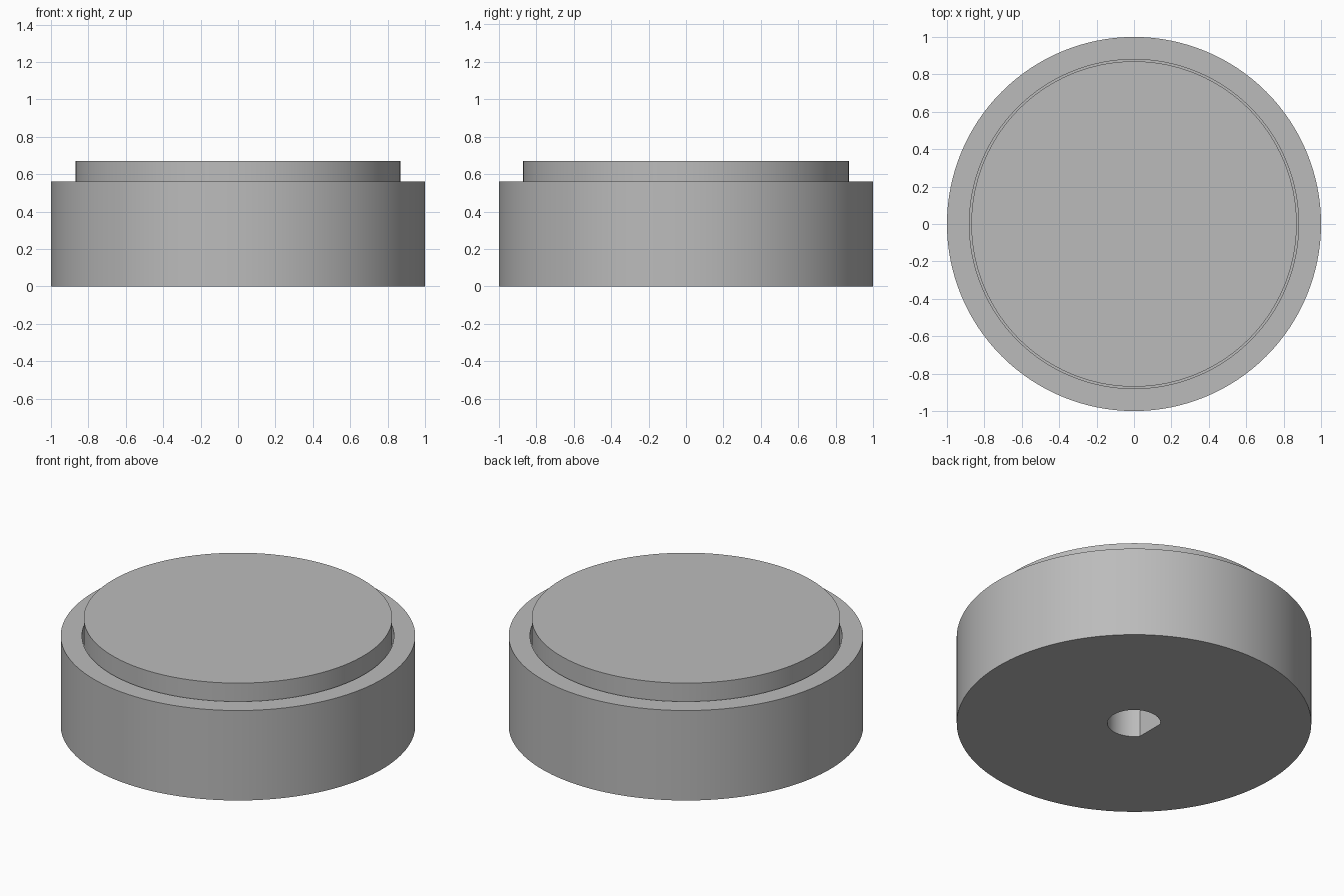
import bpy, bmesh, math

cube = bpy.data.objects.get("Cube")
if cube:
    bpy.data.objects.remove(cube)

SEGMENTS = 128

# Single grey finish
grey = bpy.data.materials.new("plain grey")
grey.use_nodes = True
grey.diffuse_color = (0.5, 0.5, 0.5, 1)
grey.node_tree.nodes["Principled BSDF"].inputs["Base Color"].default_value = (0.5, 0.5, 0.5, 1)


def make_object(name, bm):
    bmesh.ops.recalc_face_normals(bm, faces=bm.faces)
    mesh = bpy.data.meshes.new(name)
    bm.to_mesh(mesh)
    bm.free()
    mesh.materials.append(grey)
    obj = bpy.data.objects.new(name, mesh)
    bpy.context.collection.objects.link(obj)
    return obj


def lathe(name, profile):
    """Revolve (radius, z) points and close the open ends with flat discs."""
    bm = bmesh.new()
    rings = []
    for r, z in profile:
        angles = [math.tau * i / SEGMENTS for i in range(SEGMENTS)]
        rings.append([bm.verts.new((r * math.cos(a), r * math.sin(a), z)) for a in angles])
    for low, high in zip(rings, rings[1:]):
        for i in range(SEGMENTS):
            j = (i + 1) % SEGMENTS
            bm.faces.new((low[i], low[j], high[j], high[i]))
    bm.faces.new(rings[0])
    bm.faces.new(rings[-1])
    return make_object(name, bm)


# Knob: outer drum, narrow groove and raised cap
knob = lathe("knob_body", [(1, 0), (1, 0.56), (0.88, 0.56), (0.88, 0.45),
                           (0.87, 0.45), (0.87, 0.67)])

# D-shaped shaft socket, flat on the right side
radius, flat, depth = 0.15, -0.12, 0.42
half = math.acos(flat / radius)
bm = bmesh.new()
outline = [bm.verts.new((radius * math.cos(a), radius * math.sin(a), -0.1))
           for a in (half * (i / 24 - 1) for i in range(49))]
base = bm.faces.new(outline)
top = bmesh.ops.extrude_face_region(bm, geom=[base])["geom"]
bmesh.ops.translate(bm, verts=[v for v in top if isinstance(v, bmesh.types.BMVert)],
                    vec=(0, 0, depth + 0.1))
cutter = make_object("socket_cutter", bm)
cutter.hide_render = True
cutter.hide_set(True)

socket = knob.modifiers.new("shaft socket", "BOOLEAN")
socket.operation = "DIFFERENCE"
socket.solver = "EXACT"
socket.object = cutter

# Apply the cut, then drop the cutter and shade the round walls smooth
bpy.ops.object.select_all(action="DESELECT")
knob.select_set(True)
bpy.context.view_layer.objects.active = knob
bpy.ops.object.modifier_apply(modifier=socket.name)
bpy.data.objects.remove(cutter)
bpy.ops.object.shade_smooth_by_angle(angle=math.radians(30))
